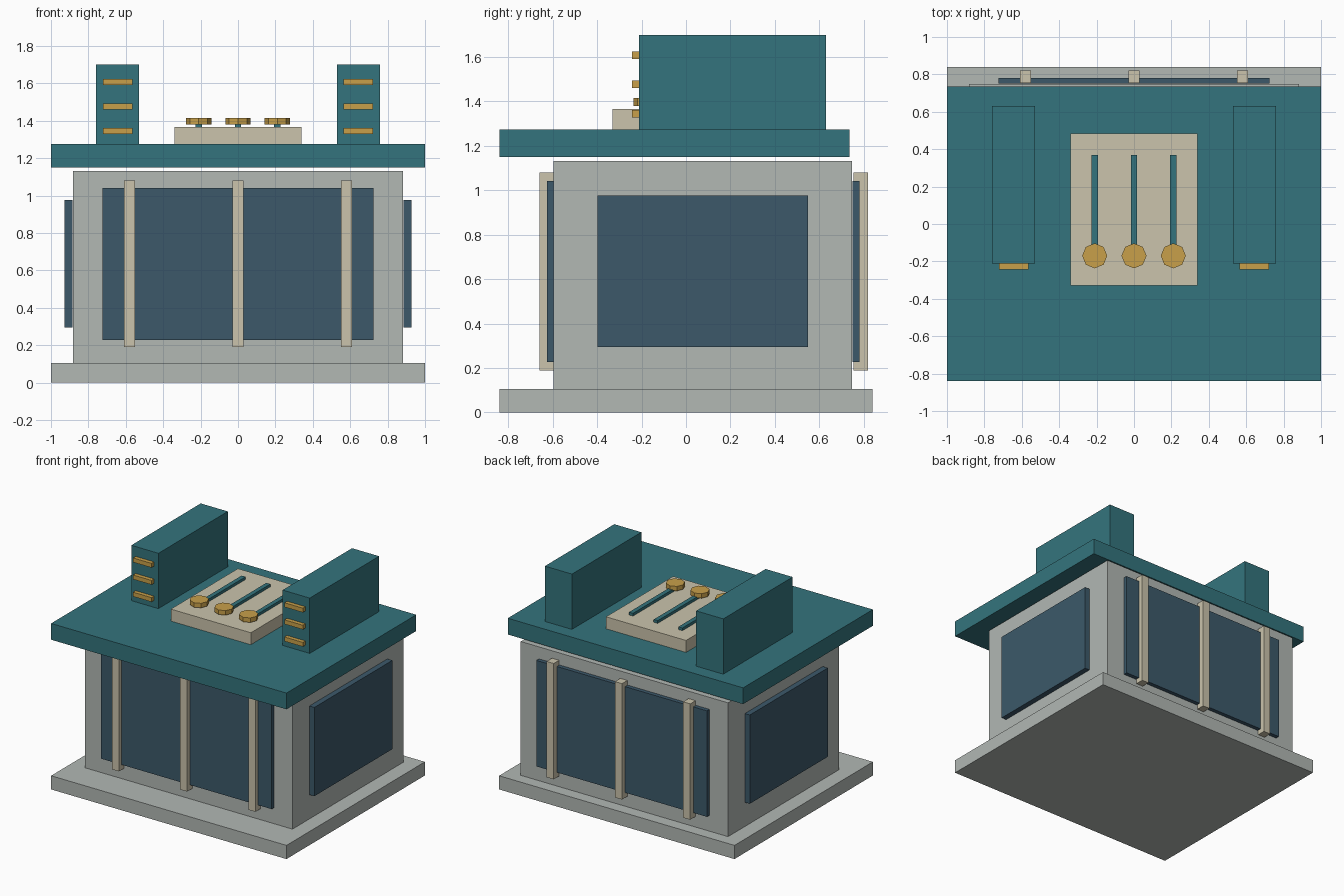
import bpy
import math

if "Cube" in bpy.data.objects:
    bpy.data.objects.remove(bpy.data.objects["Cube"])


def material(name, hex_colour):
    def linear(c):
        return c / 12.92 if c <= 0.04045 else ((c + 0.055) / 1.055) ** 2.4
    m = bpy.data.materials.new(name)
    rgb = [linear(int(hex_colour[i:i + 2], 16) / 255) for i in (0, 2, 4)]
    m.diffuse_color = (*rgb, 1)
    m.use_nodes = True
    m.node_tree.nodes["Principled BSDF"].inputs["Base Color"].default_value = m.diffuse_color
    return m


stone = material("grey stone", "B2B8B4")
glass = material("dark blue glass", "3C596A")
teal = material("teal metal", "34747D")
cream = material("cream trim", "CBC4AC")
gold = material("gold", "C8A04A")


def box(name, mat, x, y, z):
    """Box spanning the given (min, max) ranges."""
    bpy.ops.mesh.primitive_cube_add(size=1, location=[(a + b) / 2 for a, b in (x, y, z)])
    o = bpy.context.object
    o.name = name
    o.scale = [b - a for a, b in (x, y, z)]
    bpy.ops.object.transform_apply(location=False, rotation=False, scale=True)
    o.data.materials.append(mat)
    return o


def around(c, width):
    return (c - width / 2, c + width / 2)


# Main building: plinth, walls and overhanging roof slab
box("base_plinth", stone, (-1, 1), (-0.84, 0.84), (0, 0.105))
box("walls", stone, (-0.881, 0.881), (-0.597, 0.748), (0.105, 1.133))
box("roof_slab", teal, (-1, 1), (-0.84, 0.735), (1.15, 1.275))

# Front and back windows with three posts each
box("front_window", glass, (-0.725, 0.725), (-0.626, -0.597), (0.228, 1.042))
box("back_window", glass, (-0.725, 0.725), (0.75, 0.781), (0.228, 1.042))
for x in (-0.58, 0, 0.58):
    box("front_post", cream, around(x, 0.06), (-0.66, -0.597), (0.19, 1.08))
    box("back_post", cream, around(x, 0.06), (0.755, 0.82), (0.19, 1.08))

# Mirrored side windows, roof towers and tower slats
for s in (-1, 1):
    box("side_window", glass, around(s * 0.906, 0.042), (-0.398, 0.55), (0.294, 0.976))
    box("roof_tower", teal, around(s * 0.643, 0.23), (-0.212, 0.63), (1.275, 1.70))
    for z in (1.345, 1.477, 1.608):
        box("tower_slat", gold, around(s * 0.643, 0.156), (-0.243, -0.212), around(z, 0.033))

# Raised roof pad with three rods ending in octagonal knobs
box("roof_pad", cream, (-0.34, 0.34), (-0.33, 0.485), (1.275, 1.367))
for x in (-0.21, 0, 0.21):
    box("rod", teal, around(x, 0.034), (-0.17, 0.368), (1.367, 1.388))
    bpy.ops.mesh.primitive_cylinder_add(vertices=8, radius=0.067, depth=0.035,
                                        location=(x, -0.17, 1.398))
    knob = bpy.context.object
    knob.name = "knob"
    knob.data.materials.append(gold)
